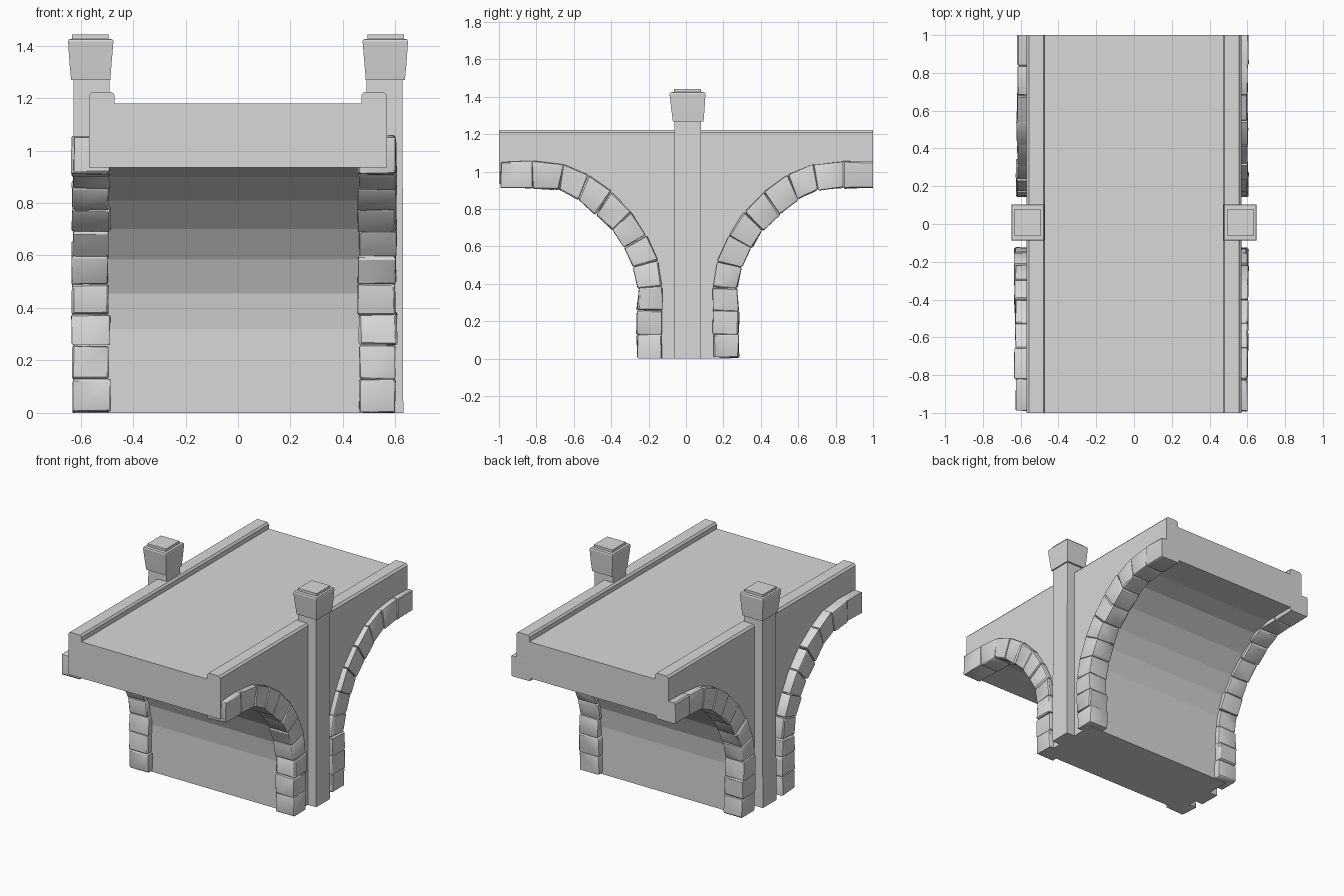
import bpy, bmesh, random
from mathutils import Vector

random.seed(4)
cube = bpy.data.objects.get("Cube")
if cube:
    bpy.data.objects.remove(cube)

stone_grey = bpy.data.materials.new("stone grey")
stone_grey.use_nodes = True
GREY = (0.69, 0.69, 0.69, 1)
stone_grey.diffuse_color = GREY
stone_grey.node_tree.nodes["Principled BSDF"].inputs["Base Color"].default_value = GREY

CENTRE_Y = 0.01


def finish(bm, name, smooth=False):
    bmesh.ops.recalc_face_normals(bm, faces=bm.faces)
    mesh = bpy.data.meshes.new(name)
    bm.to_mesh(mesh)
    bm.free()
    mesh.materials.append(stone_grey)
    obj = bpy.data.objects.new(name, mesh)
    bpy.context.collection.objects.link(obj)
    if smooth:
        bpy.ops.object.select_all(action='DESELECT')
        obj.select_set(True)
        bpy.context.view_layer.objects.active = obj
        bpy.ops.object.shade_smooth_by_angle(angle=0.5)


def prism(bm, outline, axis, start, end):
    """Extrude a closed outline along the x or y axis."""
    def place(a, b, c):
        return (c, a, b) if axis == 'x' else (a, c, b)
    face = bm.faces.new([bm.verts.new(place(a, b, start)) for a, b in outline])
    out = bmesh.ops.extrude_face_region(bm, geom=[face])
    verts = [g for g in out["geom"] if isinstance(g, bmesh.types.BMVert)]
    bmesh.ops.translate(bm, verts=verts, vec=Vector(place(0, 0, end - start)))


def tapered_stack(bm, levels):
    """Join rectangular rings (x0, x1, y0, y1, z) from bottom to top."""
    rings = []
    for x0, x1, y0, y1, z in levels:
        rings.append([bm.verts.new(p) for p in
                      ((x0, y0, z), (x1, y0, z), (x1, y1, z), (x0, y1, z))])
    for low, high in zip(rings, rings[1:]):
        for i in range(4):
            j = (i + 1) % 4
            bm.faces.new((low[i], low[j], high[j], high[i]))
    bm.faces.new(rings[0])
    bm.faces.new(rings[-1])


# Bridge body: pier, faceted half arches and deck
half_arch = [(0.23, 0), (0.23, 0.32), (0.25, 0.455), (0.305, 0.585), (0.385, 0.70),
             (0.495, 0.81), (0.63, 0.9), (0.76, 0.935)]
back = [(y + CENTRE_Y, z) for y, z in half_arch] + [(1, 0.935), (1, 1.18)]
front = [(CENTRE_Y - y, z) for y, z in half_arch] + [(-1, 0.935), (-1, 1.18)]
bm = bmesh.new()
prism(bm, back + front[::-1], 'x', -0.568, 0.568)
finish(bm, "bridge_body")

# Low kerbs with chamfered top corners
for side, name in ((1, "left_kerb"), (-1, "right_kerb")):
    bm = bmesh.new()
    section = [(0.47, 1.17), (0.47, 1.21), (0.48, 1.223), (0.556, 1.223),
               (0.568, 1.21), (0.568, 1.17)]
    prism(bm, [(side * x, z) for x, z in section], 'y', -1, 1)
    finish(bm, name)

# Pilasters with flared caps
for side, name in ((1, "left"), (-1, "right")):
    def ring(inner, outer, y0, y1, z):
        return (*sorted((side * inner, side * outer)), y0, y1, z)
    bm = bmesh.new()
    tapered_stack(bm, [ring(0.49, 0.63, -0.065, 0.08, 0),
                       ring(0.49, 0.627, -0.062, 0.08, 1.28)])
    finish(bm, name + "_pilaster")
    bm = bmesh.new()
    tapered_stack(bm, [ring(0.487, 0.636, -0.07, 0.094, 1.268),
                       ring(0.482, 0.642, -0.078, 0.099, 1.33),
                       ring(0.475, 0.648, -0.088, 0.104, 1.415),
                       ring(0.478, 0.645, -0.085, 0.101, 1.424),
                       ring(0.494, 0.632, -0.063, 0.08, 1.425),
                       ring(0.494, 0.632, -0.063, 0.08, 1.442)])
    finish(bm, name + "_pilaster_cap")

# Arch stones: joints given as (outer y, outer z, inner y, inner z)
joints = [(0.138, 0.003, 0.272, 0.003), (0.136, 0.13, 0.272, 0.13), (0.136, 0.26, 0.272, 0.255),
          (0.136, 0.385, 0.264, 0.375), (0.158, 0.52, 0.29, 0.488), (0.222, 0.66, 0.34, 0.592),
          (0.303, 0.783, 0.402, 0.686), (0.408, 0.893, 0.492, 0.77), (0.533, 0.984, 0.588, 0.85),
          (0.668, 1.04, 0.692, 0.902), (0.83, 1.055, 0.83, 0.913), (1, 1.056, 1, 0.912)]


def arch_stone(bm, first, second, x0, x1, end):
    jitter = lambda amount: random.uniform(-amount, amount)
    outline = []
    for start, stop in ((first[:2], second[:2]), (first[2:], second[2:])):
        a, b = Vector(start), Vector(stop)
        gap = (b - a).normalized() * 0.001
        outline += [a + gap, b - gap]
    block = bmesh.new()
    points = [(CENTRE_Y + end * (outline[i].x + jitter(0.004)), outline[i].y + jitter(0.004))
              for i in (0, 2, 3, 1)]
    prism(block, points, 'x', x0 + jitter(0.005), x1 + jitter(0.005))
    # Worn, slightly uneven block
    bmesh.ops.bevel(block, geom=block.edges[:], offset=0.008, segments=2,
                    profile=0.5, affect='EDGES')
    for v in block.verts:
        v.co += Vector((jitter(0.0025), jitter(0.002), jitter(0.002)))
        v.co.y = max(-1, min(1, v.co.y))
        v.co.z = max(0, v.co.z)
    mesh = bpy.data.meshes.new("block")
    block.to_mesh(mesh)
    block.free()
    bm.from_mesh(mesh)
    bpy.data.meshes.remove(mesh)


for name, x0, x1, end in (("left_front", 0.46, 0.602, -1), ("left_back", 0.46, 0.602, 1),
                          ("right_front", -0.632, -0.49, -1),
                          ("right_back", -0.62, -0.48, 1)):
    bm = bmesh.new()
    for first, second in zip(joints, joints[1:]):
        arch_stone(bm, first, second, x0, x1, end)
    finish(bm, name + "_arch_stones", smooth=True)
